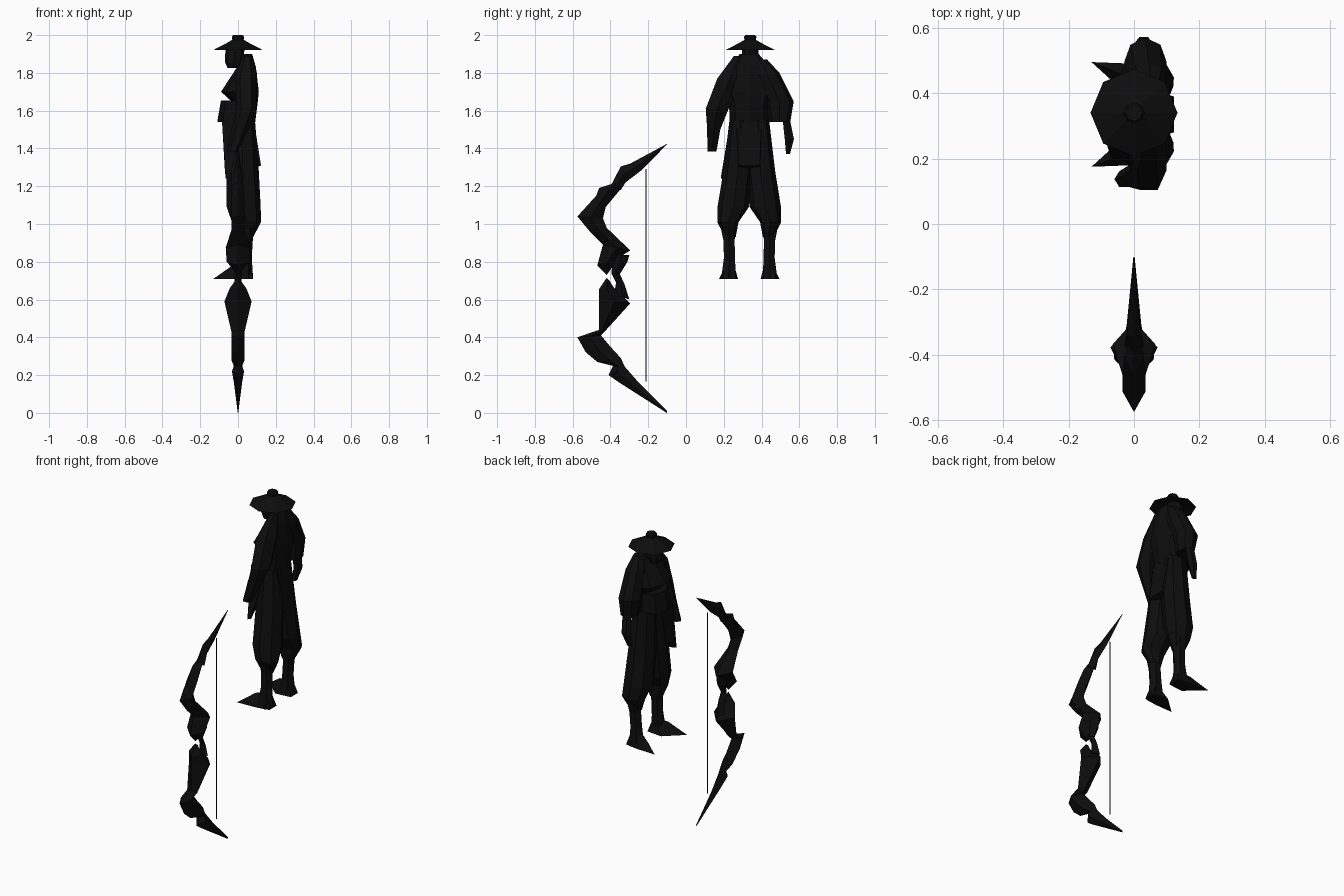
import bpy, bmesh, math

black = bpy.data.materials.new("near_black")
black.diffuse_color = (0.004, 0.004, 0.004, 1)
MID = 0.335  # figure's centre line in y


def finish(name, bm):
    bmesh.ops.recalc_face_normals(bm, faces=bm.faces[:])
    me = bpy.data.meshes.new(name)
    bm.to_mesh(me)
    bm.free()
    me.materials.append(black)
    ob = bpy.data.objects.new(name, me)
    bpy.context.collection.objects.link(ob)
    return ob


def skin(name, rings):
    """Bridge equal-length point rings and cap both ends."""
    bm = bmesh.new()
    vs = [[bm.verts.new(p) for p in r] for r in rings]
    n = len(vs[0])
    for a, b in zip(vs, vs[1:]):
        for i in range(n):
            j = (i + 1) % n
            bm.faces.new((a[i], a[j], b[j], b[i]))
    bm.faces.new(vs[0])
    bm.faces.new(vs[-1])
    return finish(name, bm)


def loft(name, sections, n=8, mirror=False):
    """Sections are (cx, cy, z, rx, ry), optionally flipped across MID."""
    rings = []
    for cx, cy, z, rx, ry in sections:
        if mirror:
            cy = 2 * MID - cy
        rings.append([(cx + rx * math.cos(2 * math.pi * i / n),
                       cy + ry * math.sin(2 * math.pi * i / n), z) for i in range(n)])
    return skin(name, rings)


def hull(name, pts, mirror=False):
    bm = bmesh.new()
    for x, y, z in pts:
        bm.verts.new((x, 2 * MID - y if mirror else y, z))
    bmesh.ops.convex_hull(bm, input=bm.verts[:])
    return finish(name, bm)


def shard(name, sections):
    """Lozenge limb piece: (outer y, outer z, inner y, inner z, half width)."""
    rings = []
    for yo, zo, yi, zi, w in sections:
        ym, zm = (yo + yi) / 2, (zo + zi) / 2
        rings.append([(0, yo, zo), (w, ym, zm), (0, yi, zi), (-w, ym, zm)])
    return skin(name, rings)


# Hat with knob, head
loft("hat", [(0, .34, z, r, r) for z, r in
             ((1.94, .05), (1.92, .133), (1.955, .065), (1.975, .03), (1.99, .033), (2.0, .026))])
loft("head", [(-.03, .34, 1.825, .025, .03), (-.02, .34, 1.86, .05, .042),
              (-.015, .34, 1.945, .05, .045)])

# Robe body, belt, hanging cloth
loft("robe", [(.045, .335, 1.90, .03, .05), (.045, .335, 1.83, .05, .11),
              (.01, .335, 1.70, .10, .14), (.035, .335, 1.65, .07, .11),
              (.02, .335, 1.53, .07, .10)])
loft("belt", [(0, .335, 1.655, .09, .10), (-.01, .335, 1.54, .10, .105)])
hull("back_cloth", [(.05, .26, 1.55), (.05, .41, 1.55), (.085, .27, 1.54), (.085, .40, 1.54),
                    (.122, .28, 1.31), (.122, .39, 1.31), (.07, .28, 1.29), (.07, .39, 1.29)])
hull("front_cloth", [(-.085, .25, 1.55), (-.085, .36, 1.55), (.02, .235, 1.55),
                     (-.065, .185, 1.24), (-.04, .185, 1.25), (-.07, .30, 1.29)])

# Arms, one hanging straight and one with a wide cut sleeve
loft("left_sleeve", [(.05, .28, 1.89, .025, .03), (.04, .235, 1.77, .06, .08),
                     (.045, .165, 1.61, .055, .07), (.01, .147, 1.50, .045, .04),
                     (-.03, .137, 1.385, .03, .028)], 6)
loft("right_sleeve", [(.05, .39, 1.87, .03, .04), (.045, .425, 1.80, .055, .07),
                      (.035, .495, 1.65, .065, .075), (.04, .495, 1.54, .05, .057)], 8)
loft("right_hand", [(.035, .53, 1.56, .03, .022), (.03, .547, 1.45, .028, .028),
                    (.01, .54, 1.37, .018, .012)], 6)

# Legs and boots, mirrored
for side, m in (("left", False), ("right", True)):
    loft(side + "_trouser", [(.02, .29, 1.55, .07, .06), (.025, .275, 1.28, .085, .077),
                             (.03, .25, 1.09, .09, .083), (.045, .222, 1.01, .077, .056),
                             (.04, .235, .93, .04, .028)], 8, m)
    loft(side + "_boot", [(.045, .222, 1.0, .042, .048), (.04, .228, .91, .038, .034),
                          (.035, .23, .82, .038, .034), (.03, .225, .71, .05, .045)], 6, m)
    hull(side + "_foot", [(-.13, .175, .71), (.0, .18, .71), (.08, .195, .71), (.08, .265, .71),
                          (-.02, .275, .71), (-.03, .215, .78), (.06, .21, .78), (.05, .25, .80)], m)

# Bow: upper limb, lower limb, grip, string
shard("upper_bow_tip", [(-.10, 1.425, -.102, 1.42, .002), (-.295, 1.32, -.235, 1.285, .015),
                        (-.345, 1.305, -.32, 1.22, .022), (-.40, 1.20, -.345, 1.18, .03)])
shard("upper_bow_limb", [(-.40, 1.21, -.345, 1.22, .02), (-.46, 1.19, -.35, 1.18, .03),
                         (-.475, 1.15, -.425, 1.09, .035), (-.575, 1.04, -.44, 1.03, .035),
                         (-.505, .955, -.42, .98, .035), (-.44, .89, -.295, .86, .065),
                         (-.47, .78, -.36, .82, .06), (-.42, .73, -.395, .765, .015)])
shard("bow_grip", [(-.39, .84, -.30, .835, .03), (-.39, .79, -.31, .80, .03),
                   (-.395, .74, -.35, .735, .018), (-.37, .69, -.325, .68, .02),
                   (-.38, .63, -.30, .60, .03)])
shard("lower_bow_limb", [(-.42, .715, -.405, .70, .01), (-.46, .655, -.38, .66, .045),
                         (-.46, .60, -.295, .58, .072), (-.46, .44, -.44, .42, .035),
                         (-.575, .40, -.45, .41, .035), (-.53, .32, -.40, .35, .035),
                         (-.47, .27, -.345, .29, .035), (-.39, .25, -.32, .235, .02)])
shard("lower_bow_tip", [(-.385, .25, -.34, .27, .018), (-.41, .20, -.32, .24, .032),
                        (-.36, .165, -.25, .16, .022), (-.102, .0, -.10, .01, .002)])
shard("bow_string", [(-.214, .165, -.208, .165, .003), (-.214, 1.29, -.208, 1.29, .003)])
